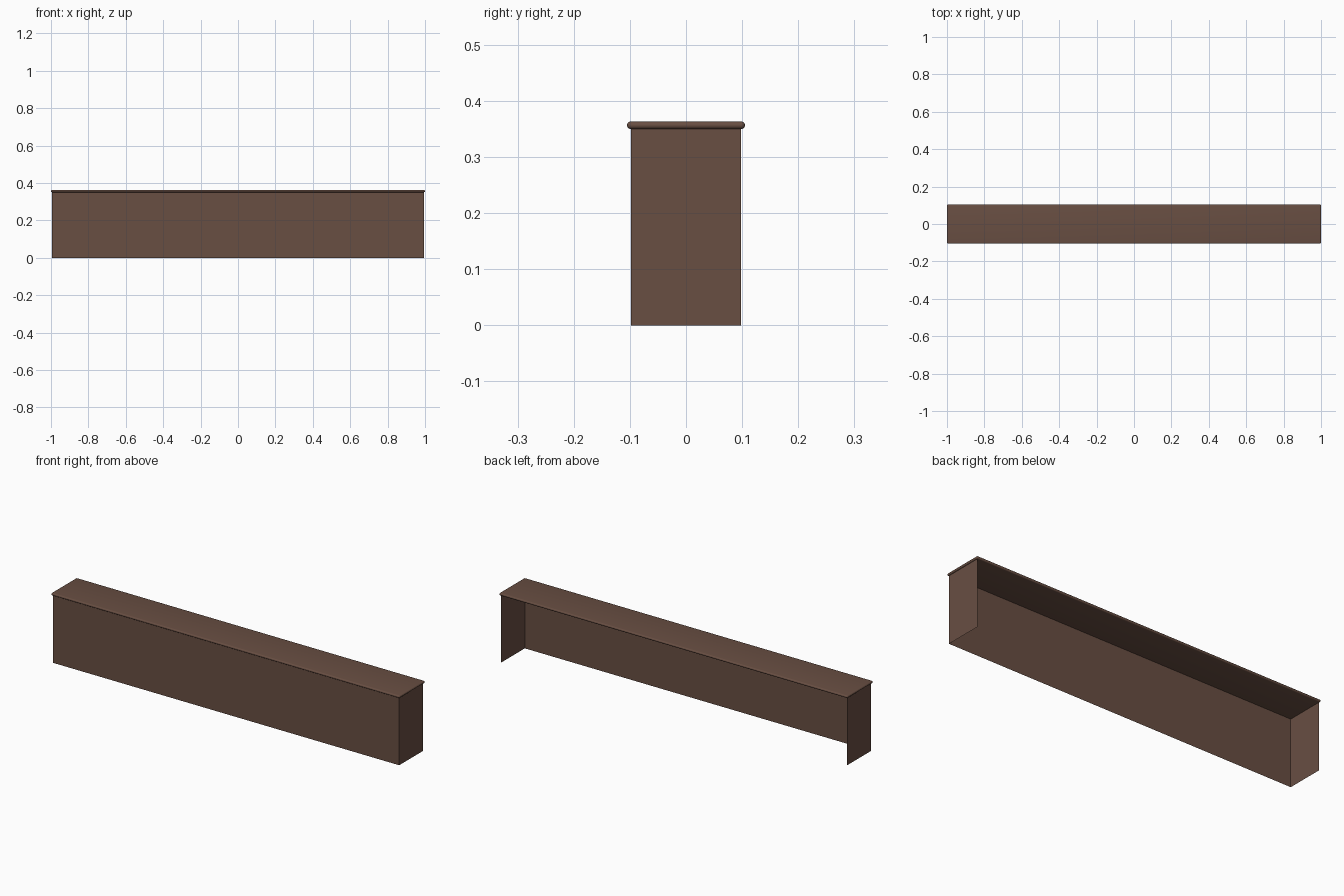
import bpy, bmesh

if "Cube" in bpy.data.objects:
    bpy.data.objects.remove(bpy.data.objects["Cube"])

brown = bpy.data.materials.new("dark brown wood")
brown.diffuse_color = (0.140, 0.077, 0.055, 1)
brown.use_nodes = True
brown.node_tree.nodes["Principled BSDF"].inputs["Base Color"].default_value = brown.diffuse_color

X, Y, H, TOP = 0.994, 0.098, 0.352, 0.363


def make_object(name, bm):
    mesh = bpy.data.meshes.new(name)
    bm.to_mesh(mesh)
    bm.free()
    ob = bpy.data.objects.new(name, mesh)
    bpy.context.collection.objects.link(ob)
    mesh.materials.append(brown)
    return ob


def panel(name, points):
    bm = bmesh.new()
    bm.faces.new([bm.verts.new(p) for p in points])
    return make_object(name, bm)


# Thin sheet front and ends; back and bottom stay open
panel("front_panel", [(-X, -Y, 0), (X, -Y, 0), (X, -Y, H), (-X, -Y, H)])
panel("right_panel", [(X, -Y, 0), (X, Y, 0), (X, Y, H), (X, -Y, H)])
panel("left_panel", [(-X, Y, 0), (-X, -Y, 0), (-X, -Y, H), (-X, Y, H)])

# Top board with a rounded, slightly overhanging edge
bm = bmesh.new()
bmesh.ops.create_cube(bm, size=1)
thick = TOP - 0.35
for v in bm.verts:
    v.co = (v.co.x * 2, v.co.y * 0.21, 0.35 + (v.co.z + 0.5) * thick)
bmesh.ops.bevel(bm, geom=bm.edges[:], offset=thick * 0.48, segments=5,
                profile=0.5, affect='EDGES')
top = make_object("top_board", bm)
bpy.context.view_layer.objects.active = top
top.select_set(True)
bpy.ops.object.shade_smooth_by_angle()
